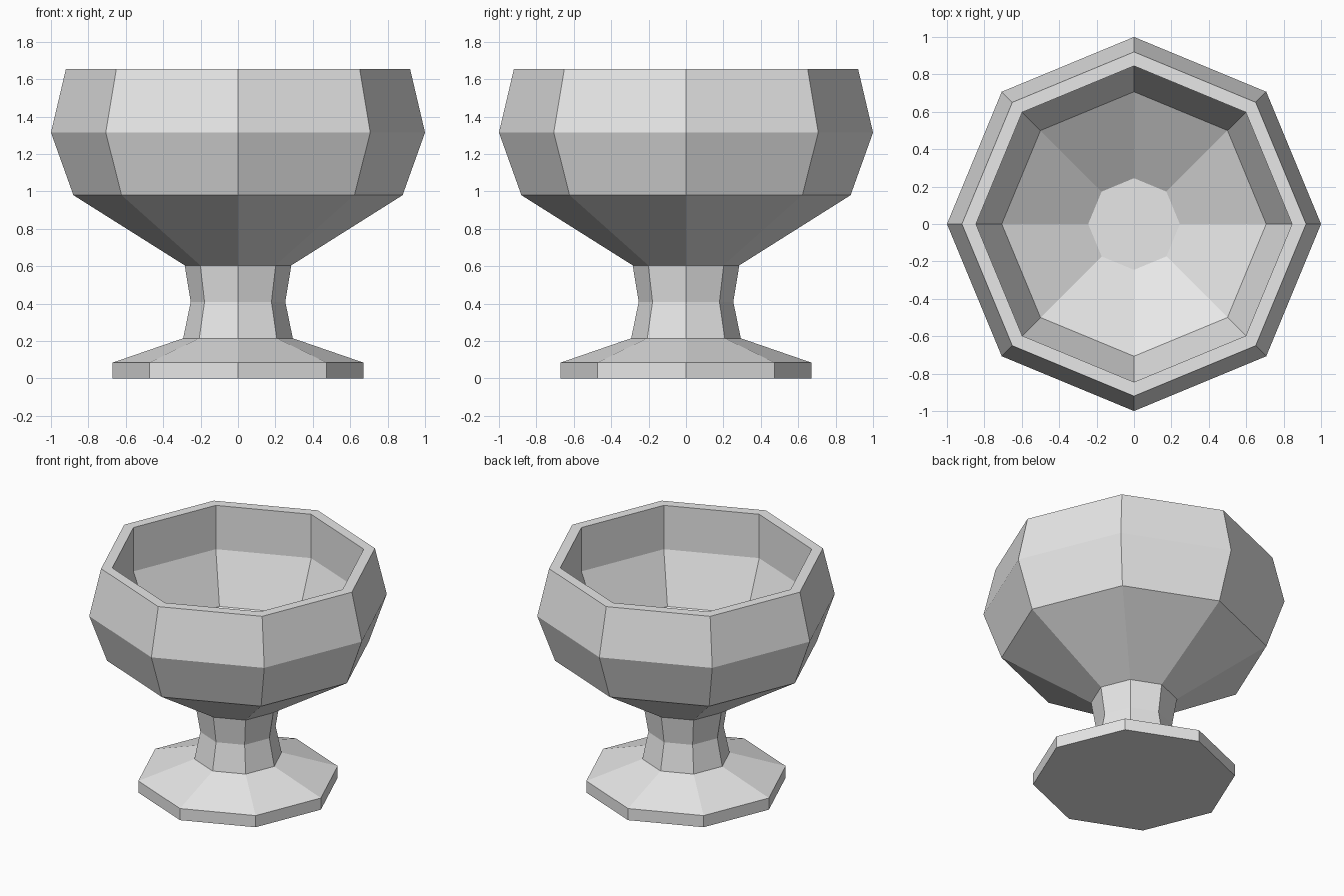
import bpy
import bmesh
from math import cos, sin, tau

SIDES = 8

cube = bpy.data.objects.get("Cube")
if cube:
    bpy.data.objects.remove(cube, do_unlink=True)

grey = bpy.data.materials.new("light grey")
grey.use_nodes = True
grey.diffuse_color = (0.8, 0.8, 0.8, 1)
grey.node_tree.nodes["Principled BSDF"].inputs["Base Color"].default_value = grey.diffuse_color


def lathe(name, profile, cap_start=False, cap_end=False):
    """Turn a (radius, height) profile into a faceted octagonal part."""
    bm = bmesh.new()
    rings = [[bm.verts.new((r * cos(tau * i / SIDES), r * sin(tau * i / SIDES), z))
              for i in range(SIDES)] for r, z in profile]
    for low, high in zip(rings, rings[1:]):
        for i in range(SIDES):
            j = (i + 1) % SIDES
            bm.faces.new((low[i], low[j], high[j], high[i]))
    if cap_start:
        bm.faces.new(rings[0][::-1])
    if cap_end:
        bm.faces.new(rings[-1])
    mesh = bpy.data.meshes.new(name)
    bm.to_mesh(mesh)
    bm.free()
    mesh.materials.append(grey)
    obj = bpy.data.objects.new(name, mesh)
    bpy.context.collection.objects.link(obj)
    return obj


# Foot: low slab with a sloped top, closed underneath
lathe("foot", [(0.67, 0), (0.67, 0.085), (0.293, 0.215)], cap_start=True)

# Stem: narrow waist between foot and bowl
lathe("stem", [(0.293, 0.215), (0.253, 0.41), (0.285, 0.605)])

# Bowl: outer wall, flat rim, hollow inside and flat floor
outer = [(0.285, 0.605), (0.88, 0.98), (1.0, 1.315), (0.92, 1.655)]
inner = [(0.845, 1.655), (0.845, 1.335), (0.707, 0.98), (0.245, 0.69)]
lathe("bowl", outer + inner, cap_end=True)
